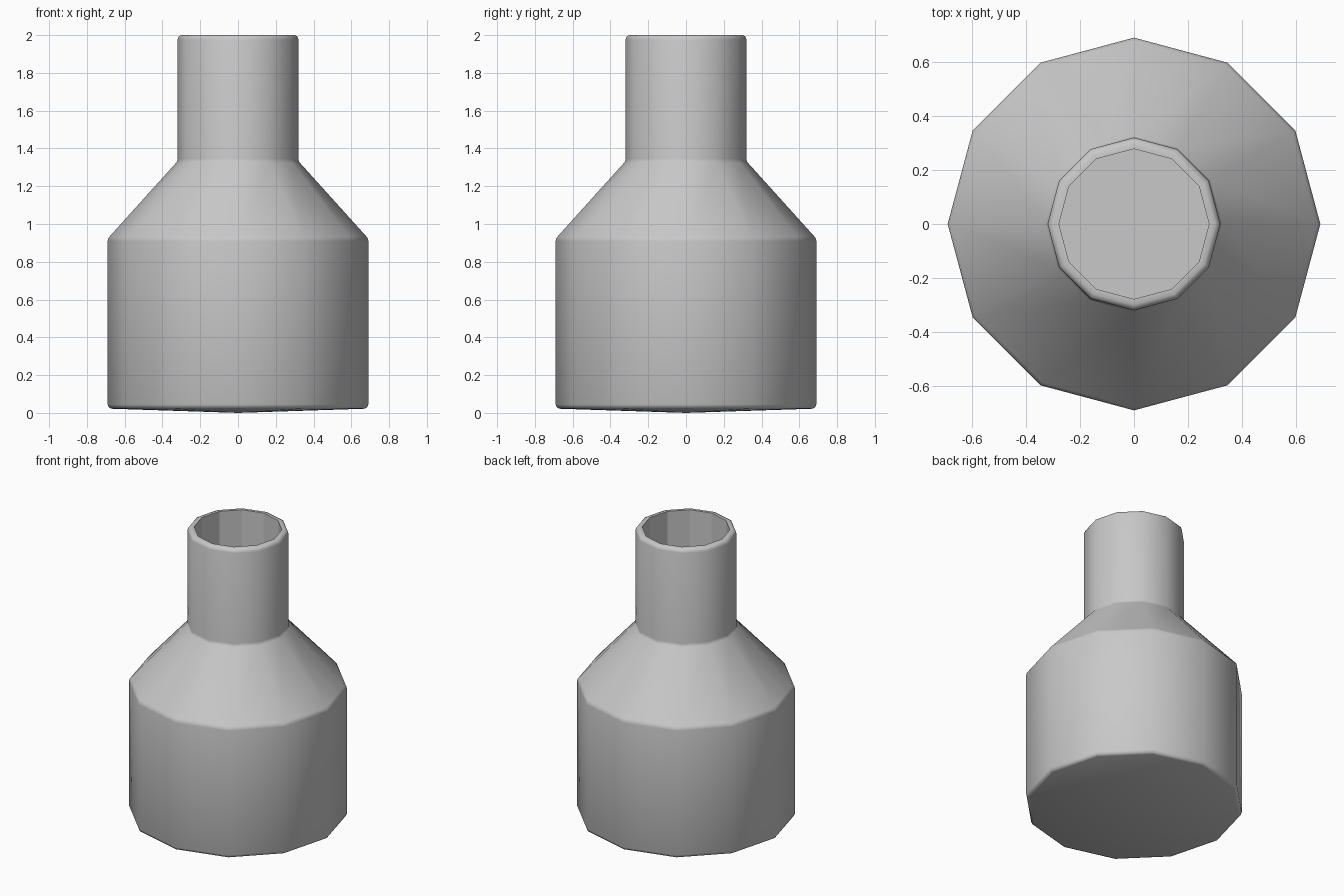
import bpy
import bmesh
import math

SIDES = 12

cube = bpy.data.objects.get("Cube")
if cube:
    bpy.data.objects.remove(cube, do_unlink=True)

grey = bpy.data.materials.new("plain_grey")
grey.use_nodes = True
colour = (0.58, 0.58, 0.58, 1)
grey.diffuse_color = colour
grey.node_tree.nodes["Principled BSDF"].inputs["Base Color"].default_value = colour


def ring(bm, radius, z):
    step = 2 * math.pi / SIDES
    return [bm.verts.new((radius * math.cos(i * step), radius * math.sin(i * step), z))
            for i in range(SIDES)]


def bridge(bm, low, high, smooth):
    for i in range(SIDES):
        j = (i + 1) % SIDES
        face = bm.faces.new((low[i], low[j], high[j], high[i]))
        face.smooth = smooth


# Outer profile as (radius, height): base corner, body, shoulder, neck, rounded lip
outer = [(0.668, 0.022), (0.683, 0.028), (0.69, 0.045),
         (0.69, 0.91), (0.687, 0.924), (0.678, 0.936),
         (0.327, 1.325), (0.322, 1.333), (0.32, 1.345),
         (0.32, 1.975), (0.314, 1.993), (0.299, 2.0)]

# Straight bore inside the neck
bore_radius, bore_floor = 0.278, 1.34

bm = bmesh.new()
rings = [ring(bm, r, z) for r, z in outer]
for low, high in zip(rings, rings[1:]):
    bridge(bm, low, high, True)

# Shallow cone underneath
tip = bm.verts.new((0, 0, 0))
for i in range(SIDES):
    bm.faces.new((tip, rings[0][(i + 1) % SIDES], rings[0][i])).smooth = True

# Lip, faceted bore wall and flat bore floor
mouth = ring(bm, bore_radius, 2.0)
floor = ring(bm, bore_radius, bore_floor)
bridge(bm, rings[-1], mouth, True)
bridge(bm, mouth, floor, False)
bm.faces.new(floor)

# Keep the inner mouth edge crisp
for i in range(SIDES):
    bm.edges.get((mouth[i], mouth[(i + 1) % SIDES])).smooth = False

mesh = bpy.data.meshes.new("bottle")
bm.to_mesh(mesh)
bm.free()
mesh.materials.append(grey)
bottle = bpy.data.objects.new("bottle", mesh)
bpy.context.collection.objects.link(bottle)
